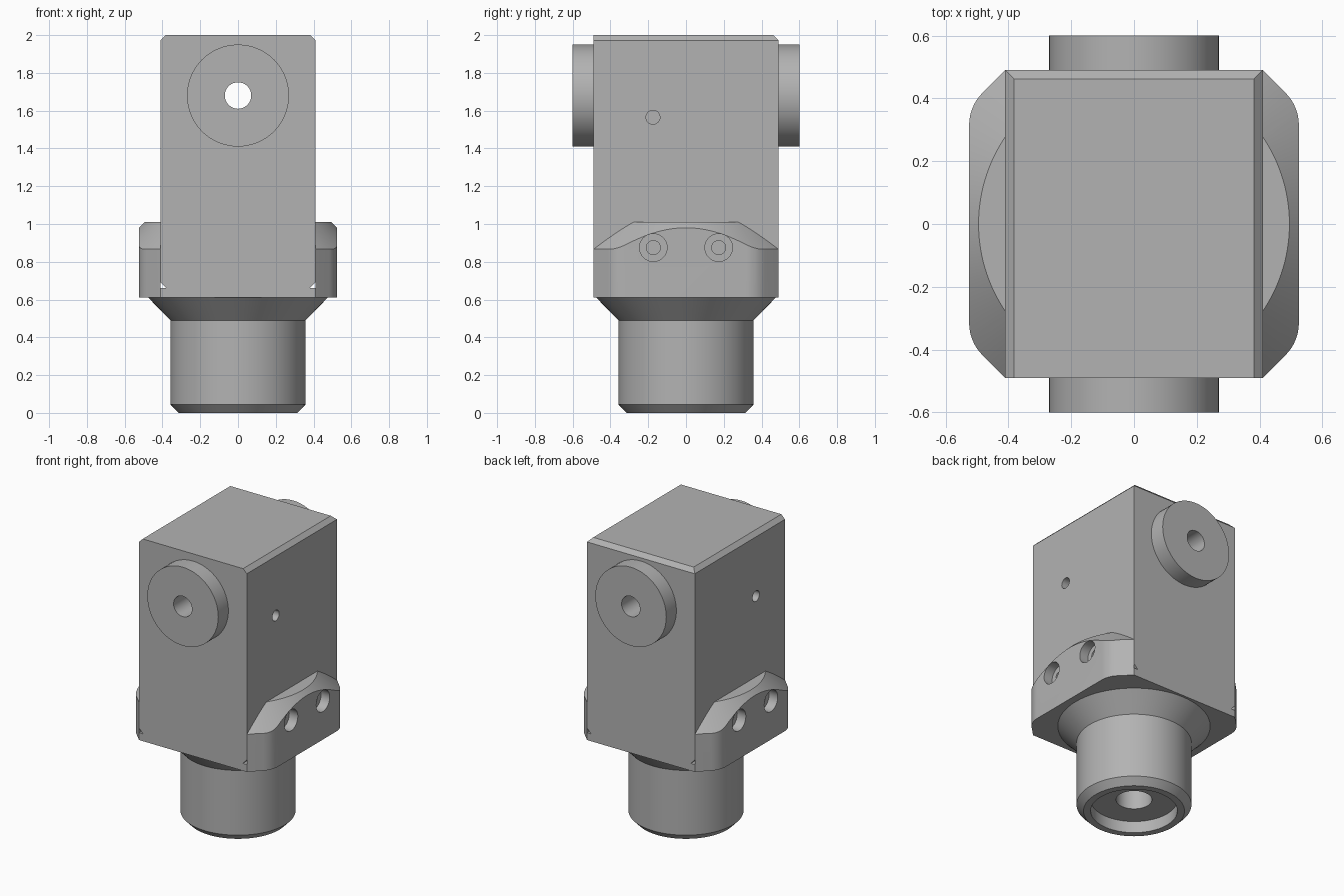
import bpy, bmesh, math
from mathutils import Matrix, Vector

cube = bpy.data.objects.get("Cube")
if cube:
    bpy.data.objects.remove(cube, do_unlink=True)

GREY = (0.45, 0.45, 0.45, 1.0)
steel = bpy.data.materials.new("plain grey steel")
steel.use_nodes = True
steel.diffuse_color = GREY
steel.node_tree.nodes["Principled BSDF"].inputs["Base Color"].default_value = GREY


def finish(name, bm):
    bmesh.ops.recalc_face_normals(bm, faces=bm.faces)
    mesh = bpy.data.meshes.new(name)
    bm.to_mesh(mesh)
    bm.free()
    mesh.materials.append(steel)
    ob = bpy.data.objects.new(name, mesh)
    bpy.context.collection.objects.link(ob)
    return ob


def select(ob):
    bpy.ops.object.select_all(action="DESELECT")
    ob.select_set(True)
    bpy.context.view_layer.objects.active = ob


def cylinder(name, start, end, r1, r2=None, sides=64):
    """Cylinder or cone between two points."""
    start, end = Vector(start), Vector(end)
    axis = end - start
    turn = axis.to_track_quat("Z", "Y").to_matrix().to_4x4()
    bm = bmesh.new()
    bmesh.ops.create_cone(bm, cap_ends=True, segments=sides, radius1=r1,
                          radius2=r1 if r2 is None else r2, depth=axis.length,
                          matrix=Matrix.Translation((start + end) / 2) @ turn)
    return finish(name, bm)


def prism(name, outline, direction):
    """Extrude a closed outline of 3D points along a direction."""
    bm = bmesh.new()
    face = bm.faces.new([bm.verts.new(p) for p in outline])
    out = bmesh.ops.extrude_face_region(bm, geom=[face], use_keep_orig=True)
    bmesh.ops.translate(bm, vec=direction,
                        verts=[v for v in out["geom"] if isinstance(v, bmesh.types.BMVert)])
    return finish(name, bm)


def boolean(ob, cutter, operation="DIFFERENCE"):
    mod = ob.modifiers.new("cut", "BOOLEAN")
    mod.operation, mod.object, mod.solver = operation, cutter, "EXACT"
    select(ob)
    bpy.ops.object.modifier_apply(modifier=mod.name)


def smooth(ob):
    select(ob)
    bpy.ops.object.shade_smooth_by_angle(angle=math.radians(25))


# Main block, chamfered along the top of both sides and the back
bm = bmesh.new()
bmesh.ops.create_cube(bm, size=1, matrix=Matrix.Translation((0, 0, 1.305))
                      @ Matrix.Diagonal((0.82, 0.98, 1.39, 1)))
top_edges = [e for e in bm.edges if all(v.co.z > 1.9 for v in e.verts)
             and sum(v.co.y for v in e.verts) > -0.5]
bmesh.ops.bevel(bm, geom=top_edges, offset=0.028, segments=1, affect="EDGES")
block = finish("main_block", bm)

# Side cheeks with rounded corners, turned down by a 45 degree cone on top
half = [(0.525, 0.315)]
for i in range(1, 9):
    a = math.radians(45) * i / 8
    half.append((0.38 + 0.145 * math.cos(a), 0.315 + 0.145 * math.sin(a)))
half.append((0.41, 0.49))
plan = half + [(x, -y) for x, y in reversed(half)]
cheeks = []
for side, s in (("left", 1), ("right", -1)):
    cheek = prism(side + "_cheek", [(s * x, y, 0.61) for x, y in plan], (0, 0, 0.4))
    cone = cylinder("cone_cutter", (0, 0, 0.51), (0, 0, 1.01), 0.995, 0.495, 192)
    boolean(cheek, cone, "INTERSECT")
    bpy.data.objects.remove(cone, do_unlink=True)
    cheeks.append(cheek)

# Pivot bosses on the front and back
bosses = [cylinder(name, (0, 0.49 * s, 1.68), (0, 0.6 * s, 1.68), 0.27)
          for name, s in (("front_boss", -1), ("back_boss", 1))]

# Cross bore through the bosses and block
bore = cylinder("bore_cutter", (0, -0.7, 1.68), (0, 0.7, 1.68), 0.07)
for ob in [block] + bosses:
    boolean(ob, bore)
bpy.data.objects.remove(bore, do_unlink=True)

# Side holes, counterbored screw holes and the relief groove beside each cheek
for s, cheek in zip((1, -1), cheeks):
    cutters = [cylinder("side_hole_cutter", (0.25 * s, -0.175, 1.565),
                        (0.6 * s, -0.175, 1.565), 0.037, sides=32),
               prism("groove_cutter", [(0.38 * s, -0.6, 0.66), (0.415 * s, -0.6, 0.66),
                                       (0.415 * s, -0.6, 0.697)], (0, 1.2, 0))]
    for y in (-0.173, 0.173):
        for inner, radius in ((0.46, 0.073), (0.3, 0.037)):
            cutters.append(cylinder("screw_cutter", (inner * s, y, 0.875),
                                    (0.7 * s, y, 0.875), radius, sides=40))
    for i, cutter in enumerate(cutters):
        boolean(block, cutter)
        if i > 1:
            boolean(cheek, cutter)
        bpy.data.objects.remove(cutter, do_unlink=True)

# Turned spigot below, with a flared collar and a stepped bore
profile = [(0, 0.4), (0.112, 0.4), (0.112, 0.08), (0.27, 0.08), (0.27, 0), (0.315, 0),
           (0.358, 0.045), (0.358, 0.49), (0.475, 0.61), (0, 0.61)]
bm = bmesh.new()
points = [bm.verts.new((r, 0, z)) for r, z in profile]
lines = [bm.edges.new(pair) for pair in zip(points, points[1:])]
bmesh.ops.spin(bm, geom=points + lines, cent=(0, 0, 0), axis=(0, 0, 1),
               angle=math.tau, steps=72)
bmesh.ops.remove_doubles(bm, verts=bm.verts, dist=0.0005)
spigot = finish("spigot", bm)

for ob in [block, spigot] + cheeks + bosses:
    smooth(ob)
